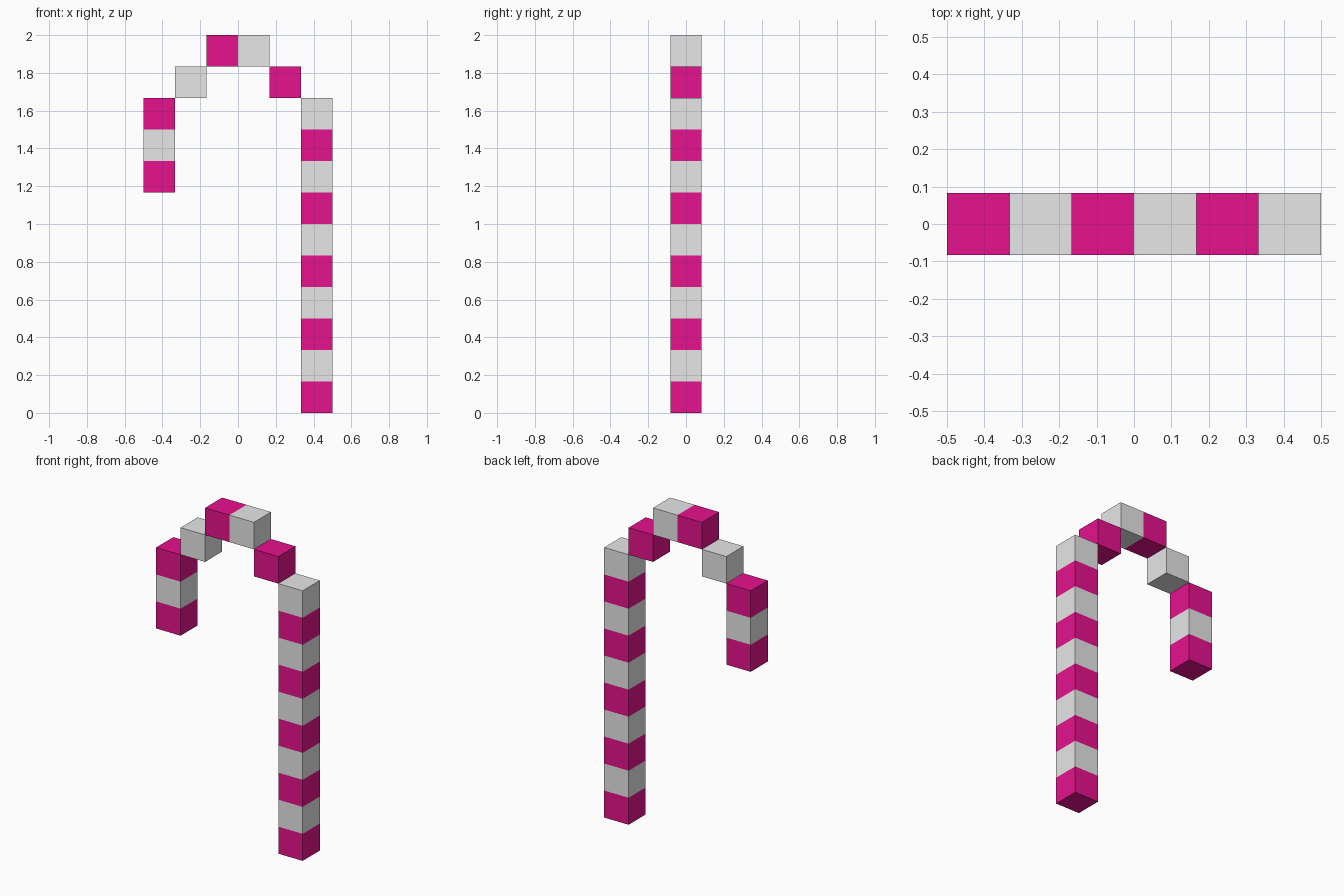
import bpy
import bmesh
from mathutils import Matrix, Vector

cube = bpy.data.objects.get("Cube")
if cube:
    bpy.data.objects.remove(cube, do_unlink=True)

S = 1 / 6  # edge length of one block


def material(name, rgb):
    mat = bpy.data.materials.new(name)
    mat.use_nodes = True
    color = (*rgb, 1.0)
    mat.diffuse_color = color
    mat.node_tree.nodes["Principled BSDF"].inputs["Base Color"].default_value = color
    return mat


STRIPES = [material("pink", (0.8, 0.006, 0.27)),
           material("white", (0.8, 0.8, 0.8))]


def block_run(name, cells, first_stripe):
    """Join a straight run of blocks into one closed shell with alternating stripes."""
    centers = [Vector(((col - 2.5) * S, 0, (row + 0.5) * S)) for col, row in cells]
    bm = bmesh.new()
    for i, center in enumerate(centers):
        verts = bmesh.ops.create_cube(bm, size=S, matrix=Matrix.Translation(center))["verts"]
        for face in {f for v in verts for f in v.link_faces}:
            face.material_index = (first_stripe + i) % 2
            # Drop walls shared with the next or previous block
            beyond = center + (face.calc_center_median() - center) * 2
            if any((beyond - c).length < S * 0.1 for c in centers):
                bm.faces.remove(face)
    bmesh.ops.remove_doubles(bm, verts=bm.verts, dist=S * 0.01)
    bmesh.ops.recalc_face_normals(bm, faces=bm.faces)
    mesh = bpy.data.meshes.new(name)
    bm.to_mesh(mesh)
    bm.free()
    for mat in STRIPES:
        mesh.materials.append(mat)
    obj = bpy.data.objects.new(name, mesh)
    bpy.context.collection.objects.link(obj)
    return obj


# Cells are (column, row), followed along the cane from foot to tip
block_run("shaft", [(5, row) for row in range(10)], 0)
block_run("left_shoulder", [(4, 10)], 0)
block_run("crown", [(3, 11), (2, 11)], 1)
block_run("right_shoulder", [(1, 10)], 1)
block_run("hook_tip", [(0, 9), (0, 8), (0, 7)], 0)
